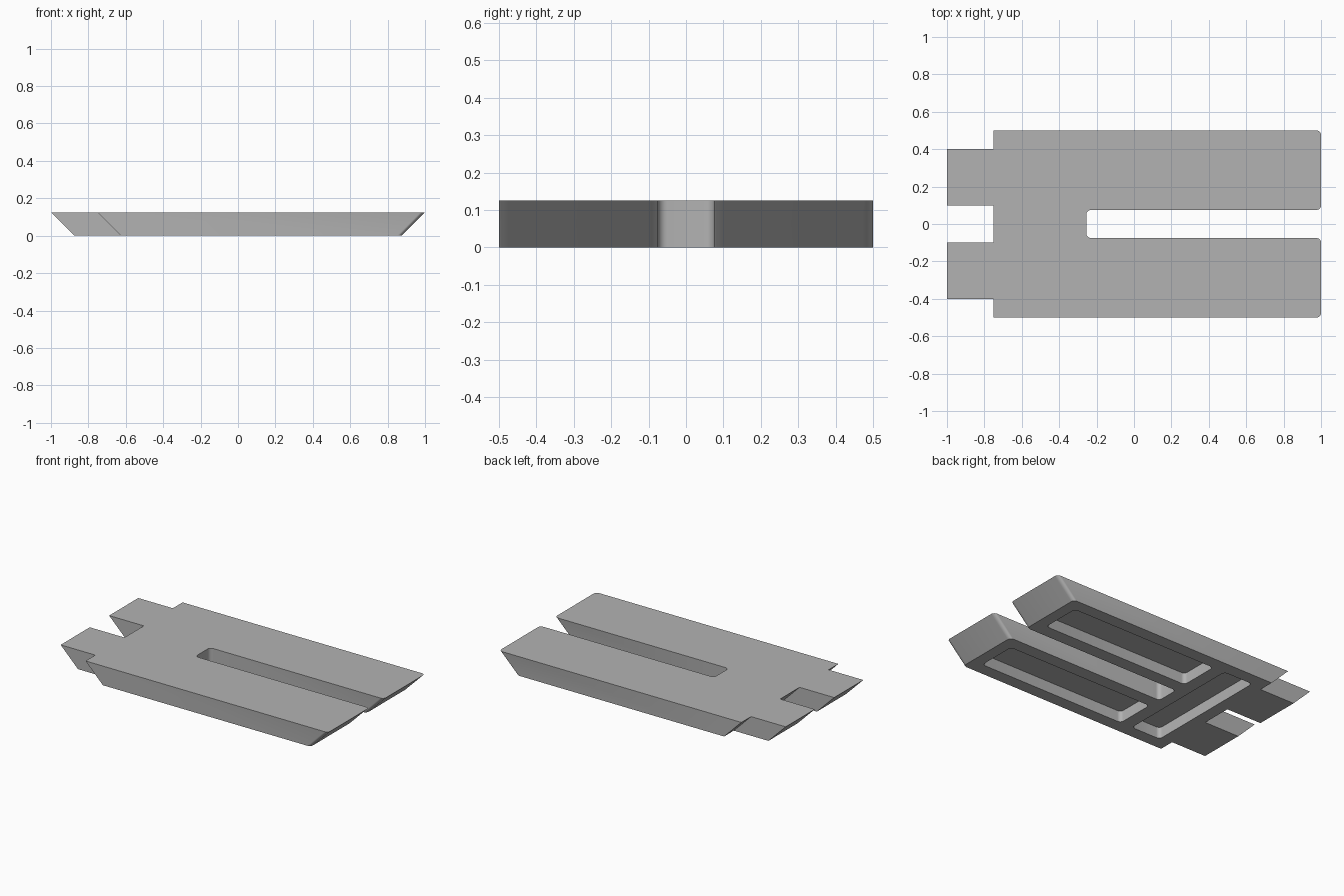
import bpy, bmesh, math
from mathutils import Vector

cube = bpy.data.objects.get("Cube")
if cube:
    bpy.data.objects.remove(cube, do_unlink=True)

HEIGHT = 0.125
RADIUS = 0.025

grey = bpy.data.materials.new("plain grey")
grey.use_nodes = True
grey.diffuse_color = (0.45, 0.45, 0.45, 1)
grey.node_tree.nodes["Principled BSDF"].inputs["Base Color"].default_value = grey.diffuse_color


def rounded(corners, steps=6):
    """Replace each right-angled corner (x, y, radius) with an arc."""
    out = []
    for i, (x, y, r) in enumerate(corners):
        p = Vector((x, y))
        if r == 0:
            out.append(p)
            continue
        before = (Vector(corners[i - 1][:2]) - p).normalized()
        after = (Vector(corners[(i + 1) % len(corners)][:2]) - p).normalized()
        for k in range(steps + 1):
            t = math.pi / 2 * k / steps
            out.append(p + r * (before * (1 - math.sin(t)) + after * (1 - math.cos(t))))
    return out


def prism(name, top, bottom, z0, z1):
    """Solid between two matching outlines."""
    bm = bmesh.new()
    low = [bm.verts.new((p.x, p.y, z0)) for p in bottom]
    high = [bm.verts.new((p.x, p.y, z1)) for p in top]
    bm.faces.new(low)
    bm.faces.new(high)
    for i in range(len(low)):
        j = (i + 1) % len(low)
        bm.faces.new((low[i], low[j], high[j], high[i]))
    bmesh.ops.recalc_face_normals(bm, faces=bm.faces)
    mesh = bpy.data.meshes.new(name)
    bm.to_mesh(mesh)
    bm.free()
    mesh.materials.append(grey)
    obj = bpy.data.objects.new(name, mesh)
    bpy.context.collection.objects.link(obj)
    return obj


def undercut(p):
    """Both ends slope inward at 45 degrees; the slot end stays upright."""
    shift = HEIGHT if p.x < -0.7 else -HEIGHT if p.x > 0.9 else 0
    return Vector((p.x + shift, p.y))


# Forked plate with two tabs, mirrored across the centre line
half = [(-0.75, 0.1, 0), (-1, 0.1, 0), (-1, 0.4, 0), (-0.75, 0.4, 0), (-0.75, 0.5, 0),
        (1, 0.5, RADIUS), (1, 0.075, RADIUS), (-0.255, 0.075, RADIUS)]
outline = rounded(half + [(x, -y, r) for x, y, r in reversed(half)])
plate = prism("forked_plate", outline, [undercut(p) for p in outline], 0, HEIGHT)

# Rounded pockets in the underside: one per arm and one across the base
pockets = {"left_arm_pocket": (-0.25, 0.8, 0.16, 0.418),
           "right_arm_pocket": (-0.25, 0.8, -0.418, -0.16),
           "base_pocket": (-0.545, -0.335, -0.418, 0.418)}
bpy.context.view_layer.objects.active = plate
for name, (x0, x1, y0, y1) in pockets.items():
    shape = rounded([(x, y, RADIUS) for x, y in ((x0, y0), (x1, y0), (x1, y1), (x0, y1))])
    cutter = prism(name, shape, shape, -0.1, 0.072)
    cutter.hide_render = True
    cut = plate.modifiers.new(name, "BOOLEAN")
    cut.operation = "DIFFERENCE"
    cut.solver = "EXACT"
    cut.object = cutter
    bpy.ops.object.modifier_apply(modifier=cut.name)
    bpy.data.objects.remove(cutter, do_unlink=True)

# Smooth the small corner arcs, keep the other edges crisp
bpy.ops.object.select_all(action="DESELECT")
plate.select_set(True)
bpy.ops.object.shade_smooth_by_angle(angle=math.radians(30))
